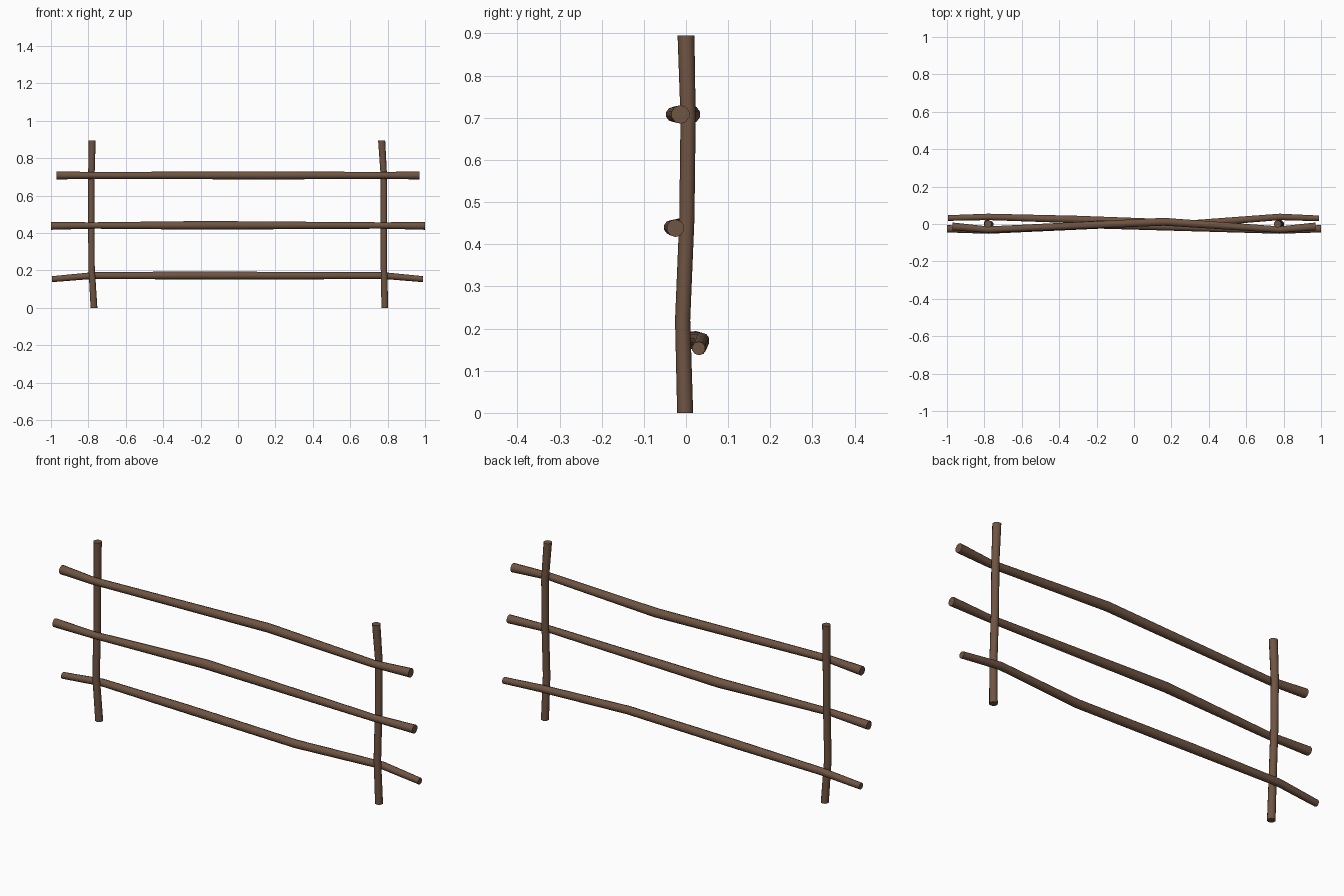
import bpy, bmesh, math
from mathutils import Vector

cube = bpy.data.objects.get("Cube")
if cube:
    bpy.data.objects.remove(cube, do_unlink=True)

BROWN = (0.16, 0.089, 0.055, 1)
wood = bpy.data.materials.new("brown wood")
wood.use_nodes = True
wood.diffuse_color = BROWN
bsdf = wood.node_tree.nodes["Principled BSDF"]
bsdf.inputs["Base Color"].default_value = BROWN
bsdf.inputs["Roughness"].default_value = 0.9

SIDES = 10


def pole(name, path, upright):
    """Bent pole through (x, y, z, radius) stations, closed at both ends."""
    bm = bmesh.new()
    rings = []
    for x, y, z, r in path:
        ring = []
        for i in range(SIDES):
            a = math.tau * (i + 0.5) / SIDES
            u, v = r * math.cos(a), r * math.sin(a)
            offset = Vector((u, v, 0)) if upright else Vector((0, u, v))
            ring.append(bm.verts.new(Vector((x, y, z)) + offset))
        rings.append(ring)
    for a, b in zip(rings, rings[1:]):
        for i in range(SIDES):
            j = (i + 1) % SIDES
            bm.faces.new((a[i], a[j], b[j], b[i]))
    bm.faces.new(rings[0][::-1])
    bm.faces.new(rings[-1])
    bmesh.ops.recalc_face_normals(bm, faces=bm.faces)
    mesh = bpy.data.meshes.new(name)
    bm.to_mesh(mesh)
    bm.free()
    mesh.materials.append(wood)
    obj = bpy.data.objects.new(name, mesh)
    bpy.context.collection.objects.link(obj)
    bpy.ops.object.select_all(action='DESELECT')
    obj.select_set(True)
    bpy.context.view_layer.objects.active = obj
    bpy.ops.object.shade_smooth_by_angle(angle=math.radians(45))


# Upright posts, slightly crooked
post_bends = [(0, -0.002, 0.019), (0.22, -0.008, 0.018), (0.46, 0.002, 0.018),
              (0.70, 0.005, 0.018), (0.895, 0, 0.02)]
for name, xs in (("right_post", (-0.77, -0.783, -0.784, -0.784, -0.78)),
                 ("left_post", (0.785, 0.78, 0.78, 0.78, 0.768))):
    pole(name, [(x, y, z, r) for x, (z, y, r) in zip(xs, post_bends)], True)

# Top and middle rails lie in front of the posts and bow back between them
pole("top_rail", [(-0.97, -0.013, 0.708, 0.022), (-0.78, -0.03, 0.708, 0.018),
                  (0.16, 0.012, 0.708, 0.022), (0.78, -0.03, 0.708, 0.018),
                  (0.97, -0.013, 0.708, 0.022)], False)
pole("middle_rail", [(-1.0, -0.025, 0.438, 0.021), (-0.78, -0.036, 0.44, 0.017),
                     (-0.18, -0.003, 0.441, 0.023), (0.78, -0.036, 0.44, 0.017),
                     (1.0, -0.025, 0.438, 0.021)], False)

# Bottom rail lies behind the posts with drooping ends
pole("bottom_rail", [(-0.995, 0.032, 0.153, 0.016), (-0.78, 0.038, 0.172, 0.018),
                     (-0.3, 0.024, 0.173, 0.021), (0.32, 0.002, 0.172, 0.02),
                     (0.78, 0.038, 0.172, 0.018), (0.99, 0.03, 0.153, 0.016)], False)
